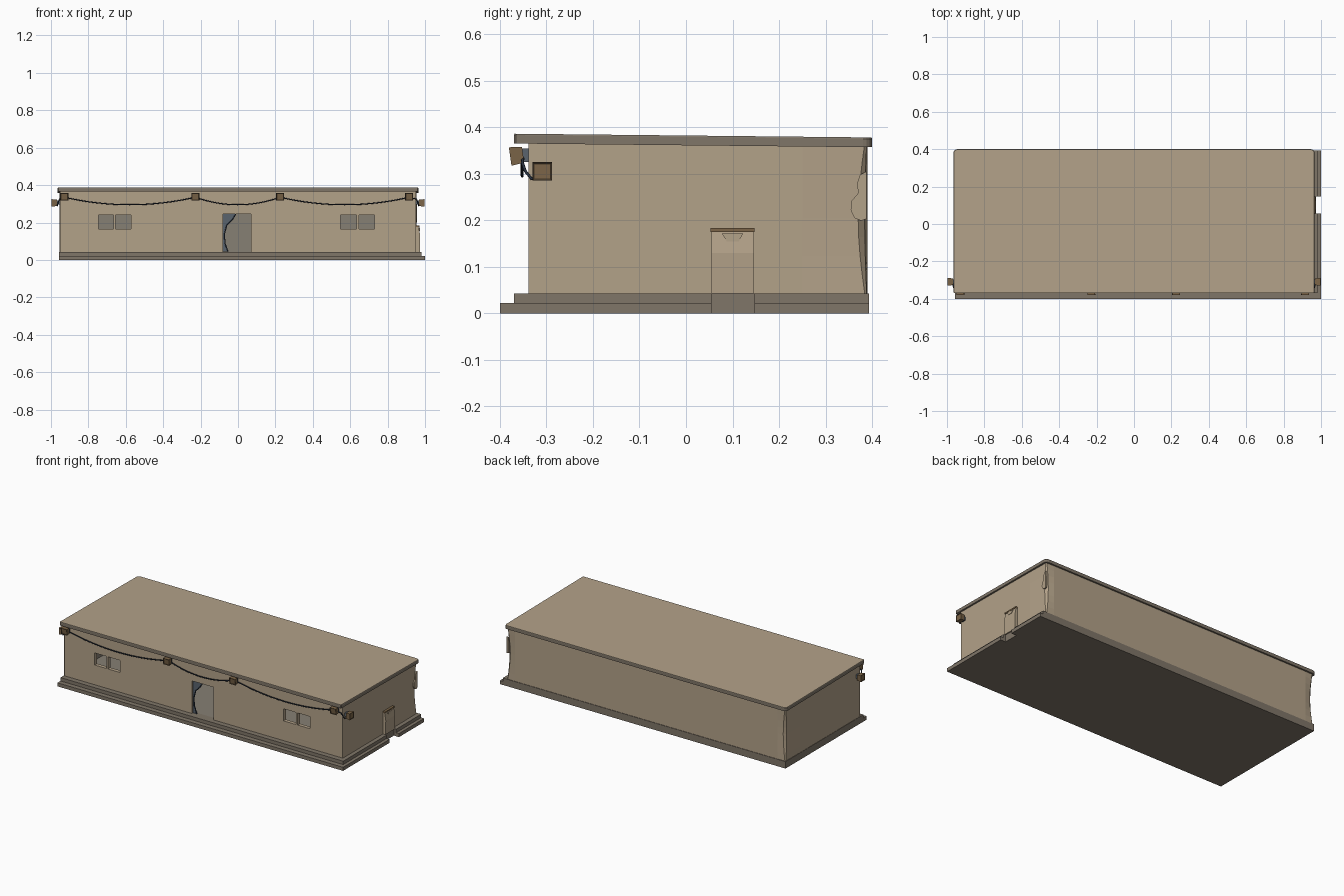
import bpy, bmesh, math
from mathutils import Matrix, Vector

if "Cube" in bpy.data.objects:
    bpy.data.objects.remove(bpy.data.objects["Cube"])


def mat(name, c):
    m = bpy.data.materials.new(name)
    m.diffuse_color = (*c, 1)
    m.use_nodes = True
    m.node_tree.nodes["Principled BSDF"].inputs["Base Color"].default_value = m.diffuse_color
    return m


TAN = mat("tan plaster", (0.45, 0.36, 0.25))
GRAY = mat("warm gray concrete", (0.215, 0.18, 0.14))
BROWN = mat("lamp brown", (0.20, 0.13, 0.065))
DARK = mat("dark brown trim", (0.10, 0.07, 0.04))
NAVY = mat("cable navy", (0.02, 0.03, 0.05))
SLATE = mat("slate blue cloth", (0.10, 0.125, 0.155))
INSIDE = mat("interior gray", (0.24, 0.215, 0.175))


def finish(name, bm, *mats):
    bmesh.ops.recalc_face_normals(bm, faces=bm.faces)
    me = bpy.data.meshes.new(name)
    bm.to_mesh(me)
    bm.free()
    for m in mats:
        me.materials.append(m)
    ob = bpy.data.objects.new(name, me)
    bpy.context.collection.objects.link(ob)
    return ob


def add_box(bm, x0, x1, y0, y1, z0, z1):
    M = Matrix.Translation(((x0+x1)/2, (y0+y1)/2, (z0+z1)/2)) @ Matrix.Diagonal((x1-x0, y1-y0, z1-z0, 1))
    return bmesh.ops.create_cube(bm, size=1, matrix=M)["verts"]


def box(name, m, *b):
    bm = bmesh.new()
    add_box(bm, *b)
    return finish(name, bm, m)


def prism(name, m, pts, offset):
    """Extrude a closed 3D outline along an offset vector."""
    bm = bmesh.new()
    f = bm.faces.new([bm.verts.new(p) for p in pts])
    r = bmesh.ops.extrude_face_region(bm, geom=[f])
    bmesh.ops.translate(bm, vec=offset, verts=[v for v in r["geom"] if isinstance(v, bmesh.types.BMVert)])
    return finish(name, bm, m)


def cable(name, pts):
    cu = bpy.data.curves.new(name, "CURVE")
    cu.dimensions = "3D"
    cu.bevel_depth = 0.0032
    cu.bevel_resolution = 1
    cu.use_fill_caps = True
    s = cu.splines.new("POLY")
    s.points.add(len(pts) - 1)
    for p, c in zip(s.points, pts):
        p.co = (*c, 1)
    cu.materials.append(NAVY)
    ob = bpy.data.objects.new(name, cu)
    bpy.context.collection.objects.link(ob)


# stepped base, notched on the right where the side door stands
def base(name, y0, xr, z0, z1):
    pts = [(-0.957, y0), (xr, y0), (xr, 0.055), (0.965, 0.055), (0.965, 0.147),
           (xr, 0.147), (xr, 0.393), (-0.957, 0.393)]
    prism(name, GRAY, [(x, y, z0) for x, y in pts], (0, 0, z1 - z0))


base("lower_step", -0.40, 1.0, 0, 0.022)
base("upper_step", -0.37, 0.98, 0.022, 0.043)

# front wall panels around the door and the two windows
xs = [-0.952, -0.745, -0.666, -0.654, -0.573, -0.08, 0.07, 0.549, 0.634, 0.646, 0.73, 0.952]
panes = {(-0.745, -0.666), (-0.654, -0.573), (0.549, 0.634), (0.646, 0.73)}
bm = bmesh.new()
for a, b in zip(xs, xs[1:]):
    if (a, b) in panes:
        spans = [(0.043, 0.165), (0.24, 0.365)]
    elif a == -0.08:
        spans = [(0.245, 0.365)]
    else:
        spans = [(0.043, 0.365)]
    for z0, z1 in spans:
        add_box(bm, a, b, -0.338, -0.315, z0, z1)
finish("front_wall", bm, TAN)

# side and back walls, corners slightly worn in at mid height
bm = bmesh.new()
rows = []
N = 8
for i in range(N + 1):
    t = i / N
    r = 0.006 + 0.014 * math.sin(math.pi * t)
    half = [(0.955, -0.338), (0.955, 0.25), (0.955 - r*0.3, 0.39 - r), (0.955 - r, 0.39 - r*0.3), (0.90, 0.39)]
    loop = half + [(-x, y) for x, y in reversed(half)]
    rows.append([bm.verts.new((x, y, 0.043 + t*0.322)) for x, y in loop])
for a, b in zip(rows, rows[1:]):
    for j in range(len(a) - 1):
        bm.faces.new((a[j], a[j+1], b[j+1], b[j]))
walls = finish("side_and_back_walls", bm, TAN)
for p in walls.data.polygons:   # open sheet: make sure it faces outward
    if p.center.y > 0.385 and abs(p.center.x) < 0.5:
        if p.normal.y < 0:
            walls.data.flip_normals()
        break

# interior lining, open towards the front
bm = bmesh.new()
add_box(bm, -0.93, 0.93, -0.315, 0.36, 0.0435, 0.355)
bmesh.ops.delete(bm, geom=[f for f in bm.faces if f.calc_center_median().y < -0.3], context="FACES")
room = finish("interior_lining", bm, INSIDE)
for p in room.data.polygons:
    if p.center.y > 0.3:
        if p.normal.y > 0:
            room.data.flip_normals()
        break

# roof slab: gray edge, tan top, rounded back corners, slight fall to the back
out = [(0.96, -0.37), (0.965, -0.365)]
for k in range(5):
    a = math.radians(90 * k / 4)
    out.append((0.945 + 0.02*math.cos(a), 0.38 + 0.02*math.sin(a)))
out += [(-x, y) for x, y in reversed(out)]
bm = bmesh.new()
fall = lambda y: 0.008 * (y + 0.37) / 0.77
low = [bm.verts.new((x, y, 0.365 - fall(y))) for x, y in out]
mid = [bm.verts.new((x, y, 0.383 - fall(y))) for x, y in out]
top = [bm.verts.new((x*0.998, y*0.996, 0.386 - fall(y))) for x, y in out]
bm.faces.new(low)
bm.faces.new(top).material_index = 1
n = len(out)
for a, b in ((low, mid), (mid, top)):
    for j in range(n):
        bm.faces.new((a[j], a[(j+1) % n], b[(j+1) % n], b[j]))
finish("roof_slab", bm, GRAY, TAN)

# curtain pulled aside in the front door
cur = [(-0.08, 0.245), (-0.012, 0.245), (-0.03, 0.215), (-0.06, 0.185), (-0.072, 0.14),
       (-0.070, 0.09), (-0.053, 0.044), (-0.08, 0.044)]
prism("door_curtain", SLATE, [(x, -0.328, z) for x, z in cur], (0, 0.006, 0))
cable("curtain_hem", [(x, -0.328, z) for x, z in cur[1:7]])

# side door on the right: sloped hood, lintel and flap
prof = [(0.95, 0.043), (0.972, 0.043), (0.974, 0.13), (0.966, 0.176), (0.95, 0.176)]
prism("side_door", TAN, [(x, 0.055, z) for x, z in prof], (0, 0.091, 0))
box("side_door_lintel", BROWN, 0.95, 0.97, 0.053, 0.147, 0.175, 0.183)
prism("side_door_flap", TAN, [(0.972, y, z) for y, z in
      ((0.077, 0.172), (0.123, 0.172), (0.113, 0.154), (0.088, 0.154))], (-0.012, 0, 0))

# chipped plaster patch by the back right corner
patch = [(0.388, 0.305), (0.374, 0.298), (0.368, 0.28), (0.37, 0.258), (0.356, 0.242),
         (0.354, 0.222), (0.362, 0.205), (0.376, 0.199), (0.388, 0.203)]
prism("plaster_patch", TAN, [(0.957, y, z) for y, z in patch], (-0.009, 0, 0))


# lamp: square box facing -y with framed front
def lamp(name, loc, rot):
    bm = bmesh.new()
    vs = add_box(bm, -0.021, 0.021, -0.014, 0.014, -0.02, 0.02)
    for v in vs:                      # narrower at the back
        if v.co.y > 0:
            v.co.x *= 0.85
            v.co.z *= 0.85
    bm.normal_update()
    face = min(bm.faces, key=lambda f: f.calc_center_median().y)
    ring = bmesh.ops.inset_region(bm, faces=[face], thickness=0.005)["faces"]
    for f in ring:
        f.material_index = 1
    bmesh.ops.translate(bm, vec=(0, 0.003, 0), verts=face.verts)
    bm.transform(Matrix.Translation(loc) @ rot)
    finish(name, bm, BROWN, DARK)


lx = [-0.928, -0.228, 0.225, 0.915]
tilt = Matrix.Rotation(math.radians(8), 4, "X")
for i, x in enumerate(lx):
    lamp(f"front_lamp_{i+1}", (x, -0.364, 0.339), tilt)
    box(f"front_lamp_bracket_{i+1}", SLATE, x-0.012, x+0.012, -0.353, -0.335, 0.325, 0.354)
for s, side in ((1, "right"), (-1, "left")):
    lamp(f"{side}_lamp", (s*0.983, -0.309, 0.305), Matrix.Rotation(s*math.pi/2, 4, "Z"))
    box(f"{side}_lamp_bracket", SLATE, *sorted((s*0.95, s*0.972)), -0.32, -0.298, 0.295, 0.317)
    # short lead round the corner
    x0 = lx[3] if s > 0 else lx[0]
    cable(f"{side}_corner_cable", [(x0, -0.35, 0.335), (s*0.955, -0.352, 0.325),
          (s*0.962, -0.345, 0.305), (s*0.966, -0.332, 0.289), (s*0.97, -0.312, 0.293)])

# sagging cables between the front lamps
for i, (a, b) in enumerate(zip(lx, lx[1:])):
    pts = []
    for k in range(17):
        t = k / 16
        pts.append((a + (b-a)*t, -0.352, 0.335 - 0.04*(1 - (2*t-1)**2)))
    cable(f"front_cable_{i+1}", pts)
